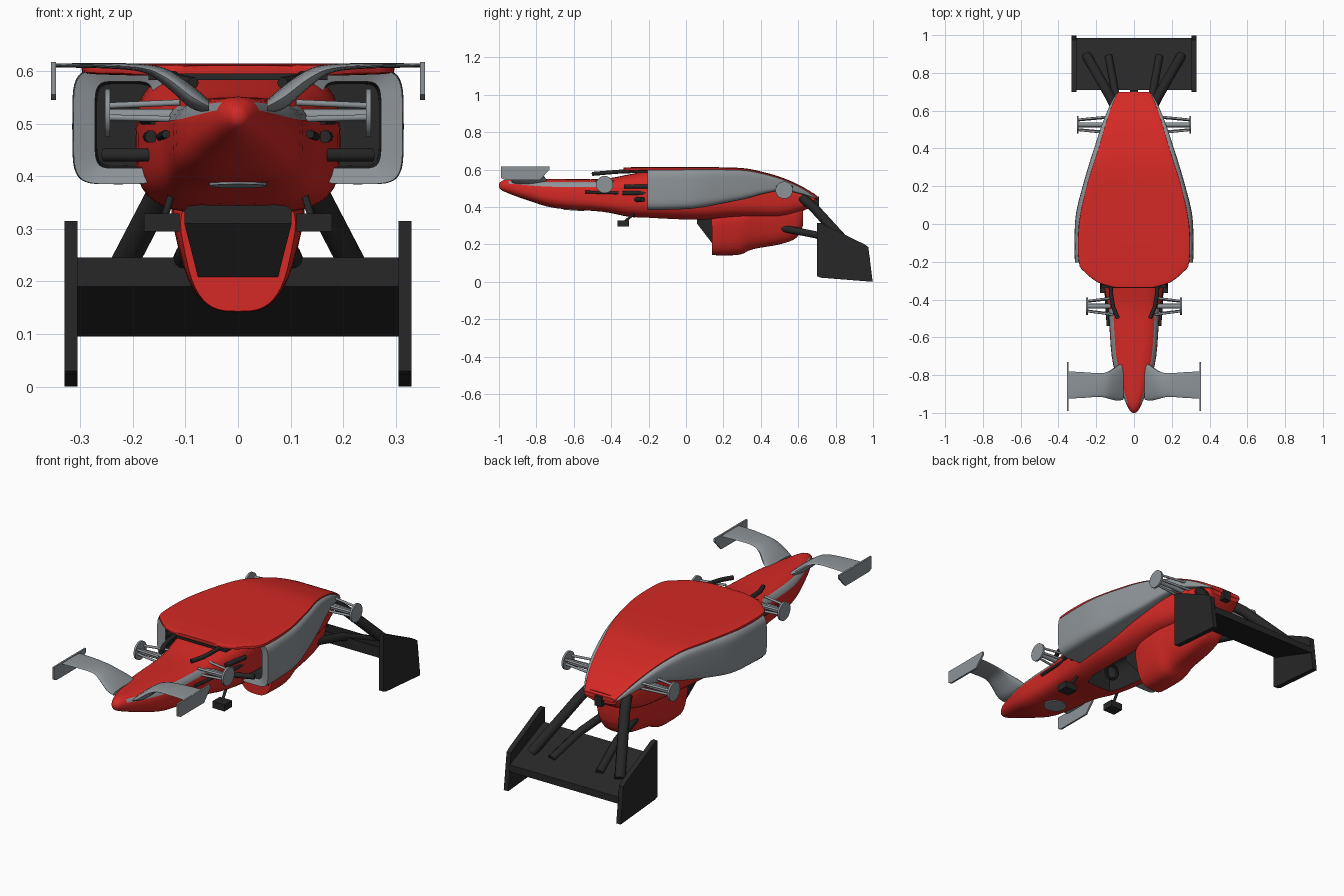
import bpy, bmesh, math

if "Cube" in bpy.data.objects:
    bpy.data.objects.remove(bpy.data.objects["Cube"])


def material(name, c):
    m = bpy.data.materials.new(name)
    m.diffuse_color = (*c, 1)
    m.use_nodes = True
    m.node_tree.nodes["Principled BSDF"].inputs["Base Color"].default_value = m.diffuse_color
    return m


RED = material("red_paint", (0.66, 0.022, 0.018))
DARK = material("black_carbon", (0.02, 0.02, 0.02))
GREY = material("grey_paint", (0.27, 0.295, 0.315))


def finish(o, angle=35):
    bpy.ops.object.select_all(action='DESELECT')
    o.select_set(True)
    bpy.context.view_layer.objects.active = o
    bpy.ops.object.shade_smooth_by_angle(angle=math.radians(angle))
    return o


def catmull(secs, n=4):
    """Resample section tuples smoothly."""
    out = []
    for i in range(len(secs) - 1):
        p = [secs[max(0, min(len(secs) - 1, i + k))] for k in (-1, 0, 1, 2)]
        for j in range(n):
            t = j / n
            out.append([0.5 * (2 * b + (c - a) * t + (2 * a - 5 * b + 4 * c - d) * t * t
                               + (3 * b - a - 3 * c + d) * t ** 3) for a, b, c, d in zip(*p)])
    return out + [list(secs[-1])]


def ring(y, x0, x1, zb, zt, power=3.5, taper=1, seg=40):
    """Rounded-box cross-section; taper widens the top."""
    pts = []
    for i in range(seg):
        a = 2 * math.pi * i / seg
        c, s = math.cos(a), math.sin(a)
        u = math.copysign(abs(c) ** (2 / power), c)
        v = math.copysign(abs(s) ** (2 / power), s)
        k = 1 + (taper - 1) * (v + 1) / 2
        pts.append(((x0 + x1) / 2 + (x1 - x0) / 2 * u * k, y, (zb + zt) / 2 + (zt - zb) / 2 * v))
    return pts


def loft(name, rings, mats=(GREY,), pick=None, angle=35):
    bm = bmesh.new()
    vs = [[bm.verts.new(p) for p in r] for r in rings]
    n = len(vs[0])
    for j in range(len(vs) - 1):
        for i in range(n):
            k = (i + 1) % n
            f = bm.faces.new((vs[j][i], vs[j][k], vs[j + 1][k], vs[j + 1][i]))
            f.material_index = pick(j, i, rings[j][i][1]) if pick else 0
    first = bm.faces.new(vs[0])
    first.material_index = pick(0, 0, rings[0][0][1]) if pick else 0
    bm.faces.new(vs[-1])
    bmesh.ops.recalc_face_normals(bm, faces=bm.faces)
    me = bpy.data.meshes.new(name)
    bm.to_mesh(me)
    bm.free()
    for m in mats:
        me.materials.append(m)
    o = bpy.data.objects.new(name, me)
    bpy.context.collection.objects.link(o)
    return finish(o, angle)


def slab(name, profile, x0, x1, mat=GREY):
    """Side profile (y, z) extruded across x."""
    return loft(name, [[(x, y, z) for y, z in profile] for x in (x0, x1)], (mat,))


def box(name, c, d, mat=GREY):
    y, z, h, k = c[1], c[2], d[1] / 2, d[2] / 2
    return slab(name, [(y - h, z - k), (y + h, z - k), (y + h, z + k), (y - h, z + k)],
                c[0] - d[0] / 2, c[0] + d[0] / 2, mat)


def tube(name, pts, r, mat=GREY):
    cu = bpy.data.curves.new(name, 'CURVE')
    cu.dimensions = '3D'
    cu.bevel_depth, cu.bevel_resolution, cu.use_fill_caps = r, 3, True
    sp = cu.splines.new('POLY')
    sp.points.add(len(pts) - 1)
    for p, q in zip(sp.points, pts):
        p.co = (*q, 1)
    cu.materials.append(mat)
    o = bpy.data.objects.new(name, cu)
    bpy.context.collection.objects.link(o)
    return o


def disc(name, loc, r, depth, rot):
    bpy.ops.mesh.primitive_cylinder_add(vertices=32, radius=r, depth=depth, location=loc, rotation=rot)
    o = bpy.context.object
    o.name = name
    o.data.materials.append(GREY)
    return finish(o)


# Central tub and nose: y, half width, bottom, top, roundness
tub = catmull([(-1, .006, .507, .522, 2), (-.99, .02, .493, .535, 2), (-.95, .042, .473, .55, 2.2),
               (-.85, .08, .437, .55, 2.6), (-.7, .118, .394, .55, 3), (-.45, .137, .375, .55, 3.5),
               (-.3, .165, .347, .575, 3.5), (-.15, .19, .336, .6, 3.5), (.05, .195, .328, .6, 3.5),
               (.3, .185, .34, .595, 3.5), (.5, .145, .34, .55, 3.2), (.62, .11, .375, .5, 3),
               (.69, .09, .42, .47, 3)])
body = loft("body_tub", [ring(y, -w, w, b, t, p) for y, w, b, t, p in tub], (RED, GREY),
            lambda j, i, y: 1 if -.96 < y < -.47 and (2 <= i <= 4 or 15 <= i <= 17) else 0)

# Cockpit opening
cut = loft("cockpit_cutter", [ring(y, -w, w, .2, .48, 4) for y, w in
                              ((-.27, .07), (-.2, .095), (0, .105), (.1, .1))], (DARK,))
mod = body.modifiers.new("cockpit", 'BOOLEAN')
mod.operation, mod.object, mod.solver = 'DIFFERENCE', cut, 'EXACT'
mod.material_mode = 'TRANSFER'
bpy.context.view_layer.objects.active = body
bpy.ops.object.modifier_apply(modifier=mod.name)
bpy.data.objects.remove(cut)
finish(body)
slab("seat", [(-.1, .47), (.08, .47), (.09, .36), (.04, .36), (-.02, .44)], -.07, .07, DARK)
bpy.ops.mesh.primitive_torus_add(location=(0, -.17, .385), rotation=(math.radians(75), 0, 0),
                                 major_radius=.035, minor_radius=.008, major_segments=24, minor_segments=8)
bpy.context.object.name = "steering_wheel"
bpy.context.object.data.materials.append(DARK)

# Airbox and engine cover: y, half width, bottom, top, taper
cover = catmull([(.14, .078, .143, .37, 1.6), (.2, .082, .141, .4, 1.75), (.29, .084, .146, .4, 1.75),
                 (.36, .08, .175, .42, 1.8), (.5, .075, .2, .42, 1.6), (.59, .065, .235, .42, 1.5),
                 (.625, .055, .3, .42, 1.4)])
loft("engine_cover", [ring(y, -w, w, b, t, 3.2, k) for y, w, b, t, k in cover], (RED,))
loft("headrest", [[(-w, y, z), (w, y, z), (w, .2, z), (-w, .2, z)] for w, y, z in
                  ((.076, .138, .208), (.102, .06, .31), (.102, .06, .36))], (DARK,))

# Flat panel over the whole body: y, half width, top
panel = catmull([(-.335, .11, .61), (-.31, .19, .612), (-.26, .255, .613), (-.2, .293, .614),
                 (0, .292, .614), (.2, .25, .612), (.32, .213, .606), (.42, .182, .585), (.52, .153, .555),
                 (.62, .12, .51), (.7, .085, .46)])
loft("floor_panel", [ring(y, -w, w, t - .022, t, 6) for y, w, t in panel], (RED,))
box("panel_front_edge", (0, -.27, .589), (.34, .14, .012), DARK)
box("tail_light", (0, .695, .43), (.04, .03, .05), DARK)

# Pale disc under the nose
disc("nose_disc", (0, -.6, .384), .055, .006, (math.radians(-4), 0, 0))

# Rear wing main plane
slab("rear_wing", [(.71, .19), (.71, .245), (.985, .13), (.985, .095)], -.31, .31, DARK)

# Sidepod sections: y, outer x, bottom, top
pods = catmull([(-.205, .313, .385, .603), (-.1, .315, .385, .605), (.05, .308, .393, .605),
                (.2, .272, .42, .602), (.32, .237, .445, .596), (.42, .205, .472, .576),
                (.52, .172, .488, .546), (.62, .132, .468, .5), (.69, .095, .445, .455)])

for s, side in ((-1, "left"), (1, "right")):
    def P(x, y, z):
        return (s * x, y, z)

    # Sidepod with recessed intake
    rings = [ring(-.02, s * .16, s * .268, .42, .575, 6), ring(-.195, s * .16, s * .272, .415, .58, 6)]
    rings += [ring(y, s * min(.14, x * .5), s * x, b, t, 5) for y, x, b, t in pods]
    loft(side + "_sidepod", rings, (GREY, DARK), lambda j, i, y: 1 if j == 0 else 0)
    tube(side + "_intake_bar", [P(.15, -.27, .44), P(.255, -.23, .44)], .013, DARK)
    tube(side + "_intake_vane", [P(.165, -.34, .475), P(.17, -.2, .475)], .012, DARK)
    tube(side + "_upper_intake_vane", [P(.16, -.33, .51), P(.18, -.2, .51)], .012, DARK)

    # Front wing half: x, front y, back y, z, thickness
    wing = catmull([(.055, -.93, -.74, .532, .025), (.09, -.935, -.75, .552, .045), (.135, -.925, -.78, .586, .035),
                    (.18, -.915, -.79, .605, .016), (.26, -.92, -.785, .61, .01), (.35, -.925, -.78, .61, .008)])
    loft(side + "_front_wing", [[(s * x, (a + b) / 2 + (b - a) / 2 * math.cos(q),
                                  z + h / 2 * math.sin(q)) for q in
                                 [2 * math.pi * i / 20 for i in range(20)]] for x, a, b, z, h in wing])
    slab(side + "_front_endplate", [(-.99, .555), (-.97, .545), (-.78, .545), (-.73, .6), (-.73, .617), (-.99, .617)],
         s * .346, s * .355)

    # Rear wing endplate and struts
    slab(side + "_rear_endplate", [(.7, .03), (.72, .022), (.998, .0), (.975, .185), (.955, .2), (.72, .315), (.7, .315)],
         s * .305, s * .33, DARK)
    tube(side + "_upper_strut", [P(.1, .62, .45), P(.13, .68, .4), P(.25, .89, .17)], .026, DARK)
    tube(side + "_lower_strut", [P(.07, .5, .29), P(.1, .7, .25), P(.135, .89, .17)], .02, DARK)

    # Wheel hubs with suspension arms
    for end, xi, xo, y, z in (("front", .11, .248, -.435, .52), ("rear", .12, .298, .525, .49)):
        disc(f"{side}_{end}_hub", P(xo, y, z), .046, .01, (0, math.pi / 2, 0))
        tube(f"{side}_{end}_axle", [P(xi, y, z - .005), P(xo, y, z - .005)], .013)
        for n, (dy, dz) in enumerate(((-.045, .02), (.045, .02), (-.04, -.012), (.04, -.012))):
            tube(f"{side}_{end}_arm_{n}", [P(xi, y + dy, z + dz), P(xo, y + dy * .6, z + dz * .7)], .006)

    # Mirror
    box(side + "_mirror", P(.145, -.335, .312), (.068, .06, .034), DARK)
    tube(side + "_mirror_stalk", [P(.14, -.33, .32), P(.125, -.27, .37)], .007, DARK)

    # Bargeboard vanes along the nose
    tube(side + "_upper_vane", [P(.085, -.5, .577), P(.11, -.44, .582), P(.122, -.37, .588), P(.125, -.27, .592)],
         .011, DARK)
    tube(side + "_lower_vane", [P(.137, -.54, .48), P(.148, -.36, .475)], .008, DARK)
